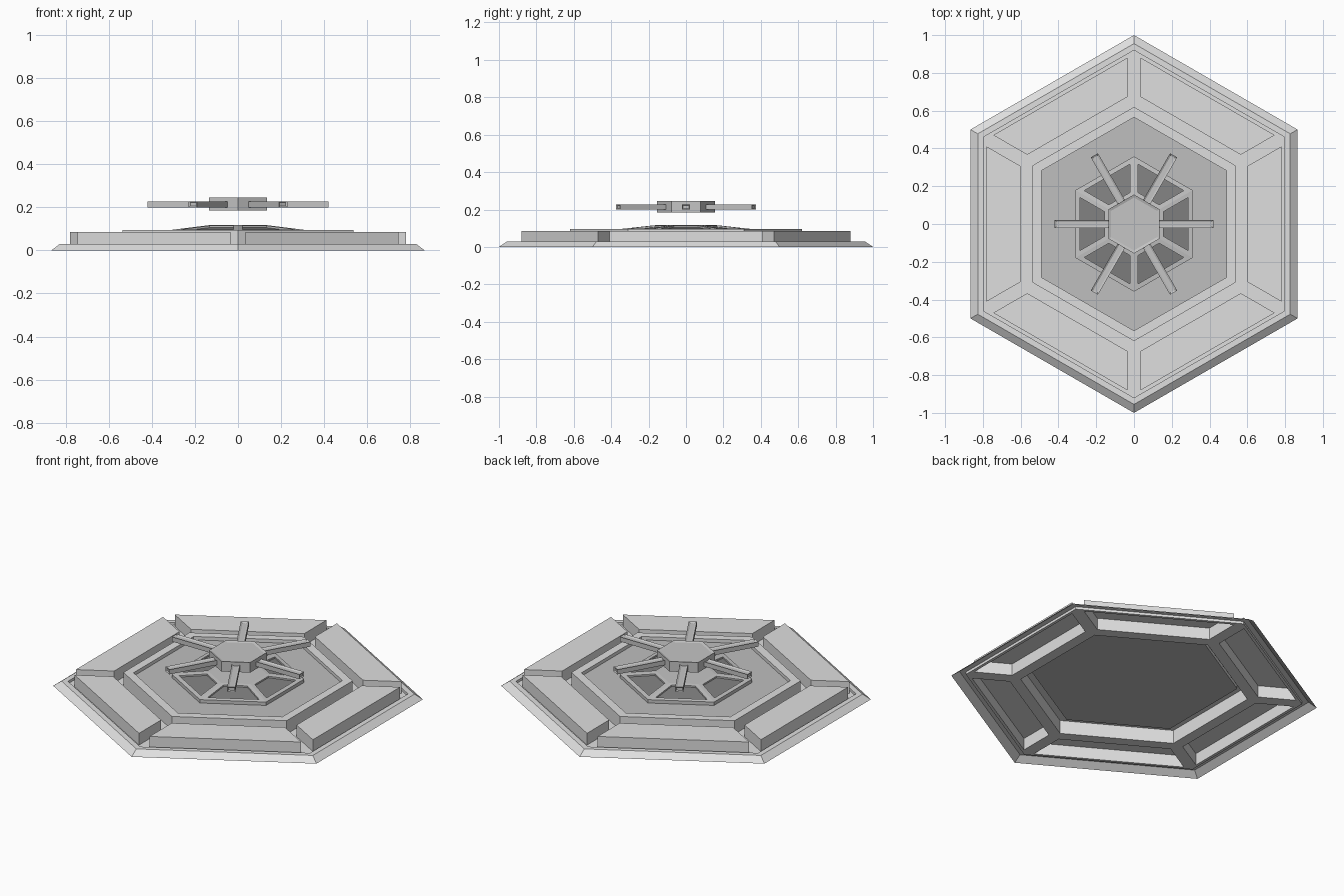
import bpy, bmesh, math
from mathutils import Matrix, Vector

cube = bpy.data.objects.get("Cube")
if cube:
    bpy.data.objects.remove(cube, do_unlink=True)

T30 = math.tan(math.radians(30))
C30 = math.cos(math.radians(30))


def material(name, value):
    m = bpy.data.materials.new(name)
    m.use_nodes = True
    colour = (value, value, value, 1)
    m.diffuse_color = colour
    m.node_tree.nodes["Principled BSDF"].inputs["Base Color"].default_value = colour
    return m


LIGHT = material("light grey", 0.74)
FLOOR = material("mid grey", 0.52)
FRAME = material("frame grey", 0.56)
DARK = material("dark grey", 0.22)


def finish(name, bm, mats):
    """Weld, orient outward and link a mesh."""
    bmesh.ops.remove_doubles(bm, verts=bm.verts, dist=0.0005)
    bmesh.ops.recalc_face_normals(bm, faces=bm.faces)
    bm.normal_update()
    top = max(bm.faces, key=lambda f: f.calc_center_median().z)
    if top.normal.z < 0:
        bmesh.ops.reverse_faces(bm, faces=bm.faces)
    me = bpy.data.meshes.new(name)
    bm.to_mesh(me)
    bm.free()
    for m in mats:
        me.materials.append(m)
    ob = bpy.data.objects.new(name, me)
    bpy.context.collection.objects.link(ob)
    return ob


def face(bm, points, mat=0):
    f = bm.faces.new([bm.verts.new(p) for p in points])
    f.material_index = mat
    return f


def hexagon(radius, z):
    return [Vector((radius * math.cos(a), radius * math.sin(a), z))
            for a in (math.radians(30 + 60 * k) for k in range(6))]


def hex_rings(bm, profile, cap=False, mat=0):
    """Loft a hexagon through (radius, height) pairs."""
    rings = [hexagon(r, z) for r, z in profile]
    for a, b in zip(rings, rings[1:]):
        for k in range(6):
            j = (k + 1) % 6
            face(bm, (a[k], a[j], b[j], b[k]), mat)
    if cap:
        face(bm, rings[-1], mat)


def trapezoid(outer, inner, gap):
    """Sector corners from (apothem, height) of both sides, ends pulled in by gap."""
    pts = []
    for (u, z), side in ((outer, -1), (outer, 1), (inner, 1), (inner, -1)):
        pts.append(Vector((u, side * (u * T30 - gap), z)))
    return pts


def sectors(bm, border, panel, offset, mat=0):
    """Six bordered panels, each raised or sunk by offset."""
    lifted = [p + Vector((0, 0, offset)) for p in panel]
    for k in range(6):
        rot = Matrix.Rotation(math.radians(60 * k), 3, 'Z')
        b, p, l = ([rot @ v for v in q] for q in (border, panel, lifted))
        for i in range(4):
            j = (i + 1) % 4
            face(bm, (b[i], b[j], p[j], p[i]))
            face(bm, (p[i], p[j], l[j], l[i]))
        face(bm, l, mat)


# Base shell: sloped skirt, shallow groove, raised hollow panels, inner rim
bm = bmesh.new()
floor_z = 0.015
hex_rings(bm, [(1, 0), (0.955, 0.03), (0.92, 0.03), (0.92, floor_z)])
sectors(bm,
        trapezoid((0.92 * C30, floor_z), (0.62 * C30, floor_z), 0),
        trapezoid((0.78, floor_z), (0.60, floor_z), 0.04),
        0.085 - floor_z)
hex_rings(bm, [(0.62, floor_z), (0.62, 0.095), (0.565, 0.095), (0.565, 0.075)])
finish("base_shell", bm, [LIGHT])

# Sunken centre floor
bm = bmesh.new()
face(bm, hexagon(0.565, 0.075))
finish("centre_floor", bm, [FLOOR])

# Low dome with dark sunken panes between ribs
bm = bmesh.new()
hex_rings(bm, [(0.31 / C30, 0.075), (0.31 / C30, 0.095)])
sectors(bm,
        trapezoid((0.31, 0.095), (0.135, 0.117), 0),
        trapezoid((0.285, 0.098), (0.155, 0.1145), 0.025),
        -0.009, 1)
face(bm, hexagon(0.135 / C30, 0.117))
finish("dome_frame", bm, [FRAME, DARK])


def recess(bm, axis, thickness, depth):
    """Inset and sink every face that points along the axis."""
    bm.normal_update()
    for f in [f for f in bm.faces if f.normal.dot(Vector(axis)) > 0.9]:
        bmesh.ops.inset_region(bm, faces=[f], thickness=thickness, depth=-depth,
                               use_even_offset=True)


# Floating hub with recessed caps
bm = bmesh.new()
hex_rings(bm, [(0.156, 0.185), (0.156, 0.245)], cap=True)
face(bm, hexagon(0.156, 0.185))
bmesh.ops.remove_doubles(bm, verts=bm.verts, dist=0.0005)
bmesh.ops.recalc_face_normals(bm, faces=bm.faces)
for axis in ((0, 0, 1), (0, 0, -1)):
    recess(bm, axis, 0.014, 0.005)
finish("hub", bm, [FRAME])

# Six slotted arms around the hub
for k in range(6):
    bm = bmesh.new()
    bmesh.ops.create_cube(bm, size=1)
    bmesh.ops.scale(bm, verts=bm.verts, vec=(0.295, 0.044, 0.028))
    for axis in ((0, 0, 1), (0, 0, -1), (1, 0, 0)):
        recess(bm, axis, 0.01 if axis[2] else 0.006, 0.006)
    bmesh.ops.translate(bm, verts=bm.verts, vec=(0.2725, 0, 0.214))
    bmesh.ops.rotate(bm, verts=bm.verts, cent=(0, 0, 0),
                     matrix=Matrix.Rotation(math.radians(60 * k), 3, 'Z'))
    finish("arm_%d" % (k + 1), bm, [FRAME])
